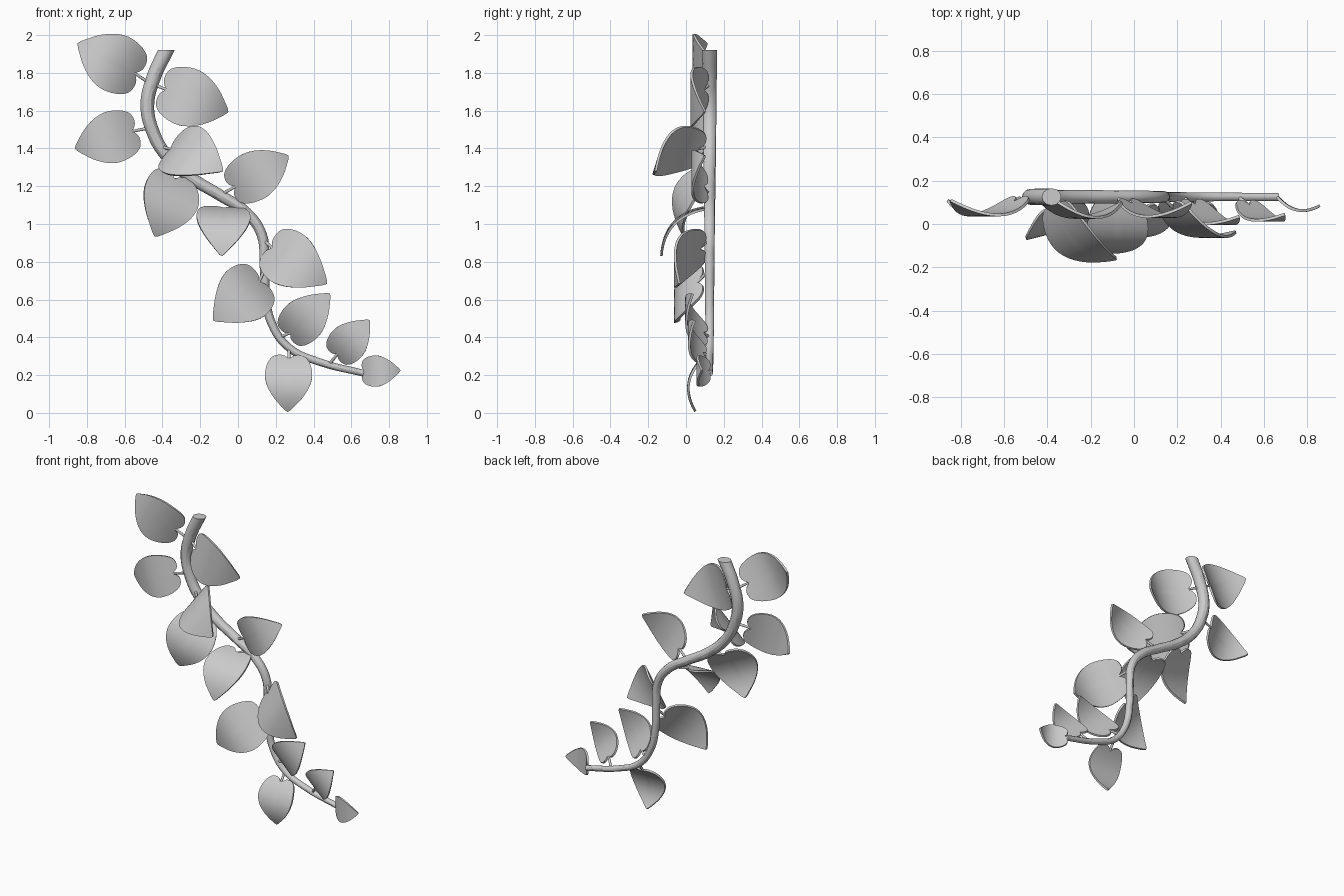
import bpy, bmesh
from mathutils import Vector

cube = bpy.data.objects.get("Cube")
if cube:
    bpy.data.objects.remove(cube, do_unlink=True)

grey = bpy.data.materials.new("plain grey")
grey.use_nodes = True
grey.diffuse_color = (0.6, 0.6, 0.6, 1)
grey.node_tree.nodes["Principled BSDF"].inputs["Base Color"].default_value = (0.6, 0.6, 0.6, 1)


def activate(ob):
    bpy.ops.object.select_all(action='DESELECT')
    ob.select_set(True)
    bpy.context.view_layer.objects.active = ob


def tube(name, points, r_start, r_end):
    """Tapered smooth tube through the points."""
    data = bpy.data.curves.new(name, 'CURVE')
    data.dimensions = '3D'
    data.bevel_depth = 1
    data.bevel_resolution = 4
    data.resolution_u = 6
    data.use_fill_caps = True
    spline = data.splines.new('BEZIER')
    spline.bezier_points.add(len(points) - 1)
    for i, (bp, p) in enumerate(zip(spline.bezier_points, points)):
        bp.co = p
        bp.handle_left_type = bp.handle_right_type = 'AUTO'
        bp.radius = r_start + (r_end - r_start) * i / (len(points) - 1)
    ob = bpy.data.objects.new(name, data)
    bpy.context.collection.objects.link(ob)
    activate(ob)
    bpy.ops.object.convert(target='MESH')
    ob = bpy.context.object
    ob.data.materials.clear()
    ob.data.materials.append(grey)
    bpy.ops.object.shade_smooth_by_angle()
    return ob


def smooth_path(pts, steps=3):
    """Catmull-Rom samples through 2D points."""
    pts = [Vector(p) for p in pts]
    ext = [2 * pts[0] - pts[1]] + pts + [2 * pts[-1] - pts[-2]]
    out = []
    for a, b, c, d in zip(ext, ext[1:], ext[2:], ext[3:]):
        for k in range(steps):
            t = k / steps
            out.append(0.5 * (2 * b + (c - a) * t + (2 * a - 5 * b + 4 * c - d) * t * t
                              + (3 * b - a - 3 * c + d) * t ** 3))
    return out + [pts[-1]]


# Half heart outline: (distance along the leaf, share of the width)
OUTLINE = smooth_path([(0, 0), (-.07, .09), (-.09, .2), (-.06, .33), (.03, .42), (.17, .48),
                       (.35, .5), (.55, .44), (.75, .3), (.9, .14), (.97, .055), (1, 0)])
BOW = 0.19      # forward arch of each leaf
ACROSS = 5      # faces from midrib to edge


def leaf(name, notch, tip, width, tilt):
    """Arched heart leaf; tilt turns one side of it backward."""
    notch, tip = Vector(notch), Vector(tip)
    axis = tip - notch
    along = axis.normalized()
    side = Vector((-axis.z, 0, axis.x)).normalized() + Vector((0, tilt, 0))
    side = (side - along * side.dot(along)).normalized()
    normal = along.cross(side)
    if normal.y > 0:
        normal.negate()
    bm = bmesh.new()
    n = len(OUTLINE) - 1
    for sign in (-1, 1):
        rows = []
        for i, (t_edge, w) in enumerate(OUTLINE):
            row = []
            for j in range(ACROSS + 1):
                f = j / ACROSS
                t = i / n * (1 - f) + t_edge * f
                row.append(bm.verts.new(notch + axis * t + side * (sign * w * f * width)
                                        + normal * (axis.length * BOW * 4 * t * (1 - t))))
            rows.append(row)
        for a, b in zip(rows, rows[1:]):
            for j in range(ACROSS):
                bm.faces.new((a[j], b[j], b[j + 1], a[j + 1]))
    bmesh.ops.remove_doubles(bm, verts=bm.verts, dist=0.0005)
    bmesh.ops.recalc_face_normals(bm, faces=bm.faces)
    me = bpy.data.meshes.new(name)
    bm.to_mesh(me)
    bm.free()
    me.materials.append(grey)
    ob = bpy.data.objects.new(name, me)
    bpy.context.collection.objects.link(ob)
    solid = ob.modifiers.new("thickness", 'SOLIDIFY')
    solid.thickness = 0.013
    solid.offset = 0
    activate(ob)
    bpy.ops.object.modifier_apply(modifier=solid.name)
    bpy.ops.object.shade_smooth_by_angle()


# Main stem, cut level at the top
STEM_Y = 0.125
path = [(-.345, 1.99), (-.39, 1.9), (-.445, 1.78), (-.48, 1.63), (-.455, 1.5), (-.385, 1.37),
        (-.255, 1.25), (-.1, 1.155), (.045, 1.06), (.125, .945), (.14, .785), (.145, .625),
        (.18, .47), (.27, .345), (.43, .27), (.665, .21)]
stem = tube("stem", [(x, STEM_Y, z) for x, z in path], 0.041, 0.018)
bm = bmesh.new()
bm.from_mesh(stem.data)
bmesh.ops.bisect_plane(bm, geom=bm.verts[:] + bm.edges[:] + bm.faces[:],
                       plane_co=(0, 0, 1.92), plane_no=(0, 0, 1), clear_outer=True)
bmesh.ops.holes_fill(bm, edges=[e for e in bm.edges if e.is_boundary], sides=0)
bm.to_mesh(stem.data)
bm.free()
activate(stem)
bpy.ops.object.shade_smooth_by_angle()

# Leaves: stalk root on the stem (x, z), notch, tip, width, tilt
LEAVES = [
    ((-.46, 1.74), (-.55, .1, 1.8), (-.845, .11, 1.955), .31, 0),
    ((-.45, 1.74), (-.375, .09, 1.71), (-.055, .1, 1.595), .31, 0),
    ((-.46, 1.51), (-.565, .1, 1.49), (-.86, .11, 1.4), .275, 0),
    ((-.41, 1.41), (-.35, .05, 1.395), (-.08, -.16, 1.28), .31, .4),
    ((-.1, 1.15), (-.01, .09, 1.2), (.265, .1, 1.36), .26, 0),
    ((-.25, 1.24), (-.335, .06, 1.235), (-.44, -.01, .935), .31, .25),
    ((0, 1.09), (-.075, .085, 1.08), (-.087, -.13, .83), .285, 0),
    ((.13, .92), (.185, .07, .87), (.47, -.035, .685), .3, 0),
    ((.14, .76), (.11, .06, .69), (-.13, -.035, .49), .31, 0),
    ((.22, .4), (.28, .085, .425), (.485, .035, .63), .235, 0),
    ((.48, .255), (.53, .085, .315), (.695, .045, .49), .205, 0),
    ((.27, .345), (.27, .08, .28), (.262, .05, .008), .25, 0),
    ((.66, .21), (.675, .11, .22), (.857, .085, .225), .165, 0),
]
for i, (root, notch, tip, width, tilt) in enumerate(LEAVES, 1):
    leaf(f"leaf_{i}", notch, tip, width, tilt)
    tube(f"stalk_{i}", [(root[0], STEM_Y, root[1]), notch], 0.009, 0.007)
